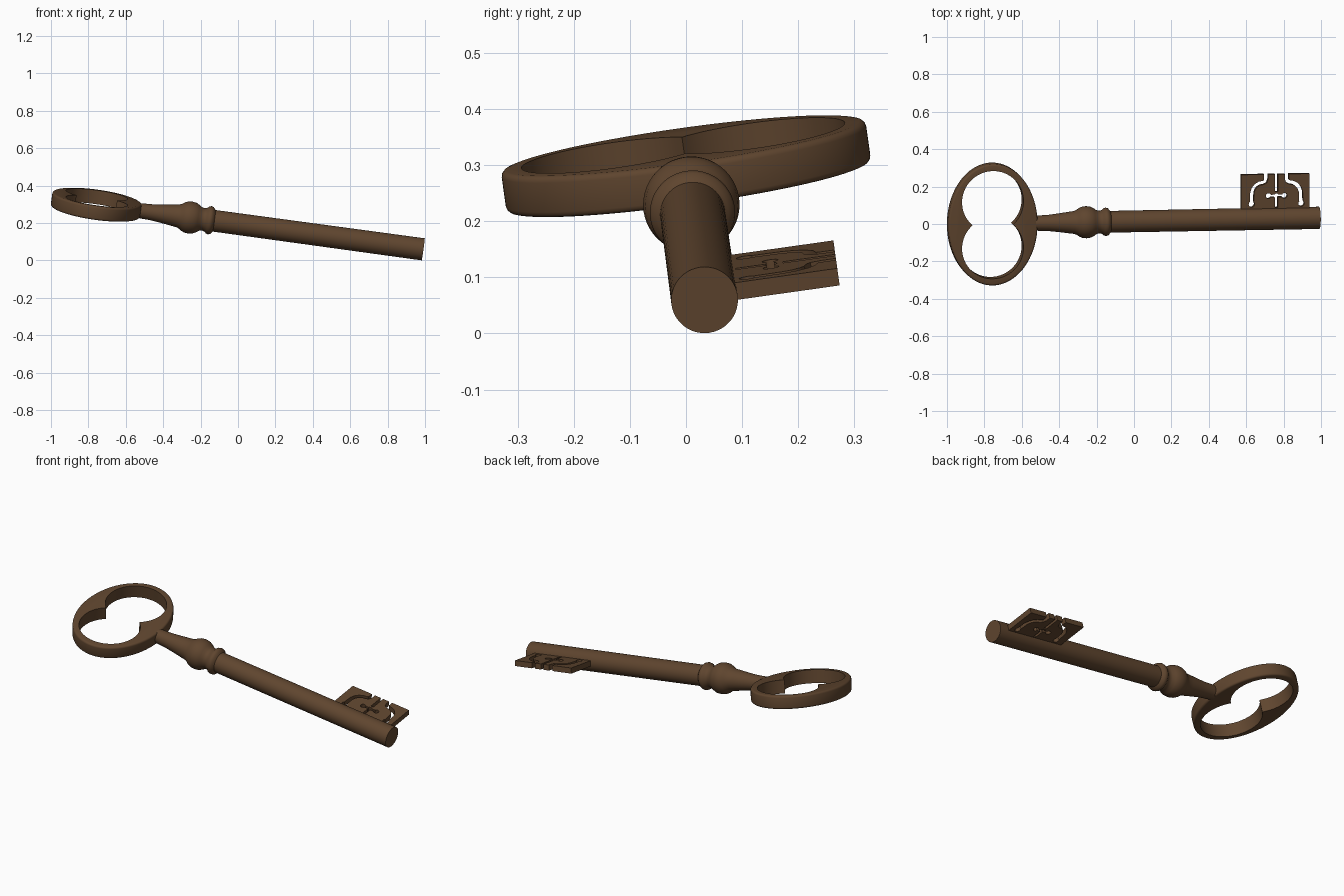
import bpy, bmesh, math
from mathutils import Vector, Matrix

if "Cube" in bpy.data.objects:
    bpy.data.objects.remove(bpy.data.objects["Cube"])

# Key frame: u along the shaft, v across towards the bit, w through the thickness
U = Vector((1.745, 0.033, -0.238)).normalized()
V = Vector((0, math.cos(math.radians(8)), math.sin(math.radians(8))))
V = (V - U * V.dot(U)).normalized()
W = U.cross(V)
POSE = Matrix.Translation((-0.758, 0, 0.298)) @ Matrix((U, V, W)).transposed().to_4x4()

iron = bpy.data.materials.new("aged_iron")
iron.diffuse_color = (0.115, 0.06, 0.028, 1)
iron.use_nodes = True
iron.node_tree.nodes["Principled BSDF"].inputs["Base Color"].default_value = iron.diffuse_color


def make(name, bm):
    bmesh.ops.recalc_face_normals(bm, faces=bm.faces)
    me = bpy.data.meshes.new(name)
    bm.to_mesh(me)
    bm.free()
    ob = bpy.data.objects.new(name, me)
    bpy.context.collection.objects.link(ob)
    return ob


def prism(name, pts, thick):
    bm = bmesh.new()
    f = bm.faces.new([bm.verts.new((x, y, -thick / 2)) for x, y in pts])
    ext = bmesh.ops.extrude_face_region(bm, geom=[f])["geom"]
    bmesh.ops.translate(bm, vec=(0, 0, thick),
                        verts=[g for g in ext if isinstance(g, bmesh.types.BMVert)])
    return make(name, bm)


def ellipse(cx, cy, a, b, n):
    return [(cx + a * math.cos(2 * math.pi * i / n), cy + b * math.sin(2 * math.pi * i / n))
            for i in range(n)]


def strip(path, width):
    left, right = [], []
    for i, p in enumerate(path):
        d = Vector(path[min(i + 1, len(path) - 1)]) - Vector(path[max(i - 1, 0)])
        n = Vector((-d.y, d.x)).normalized() * width / 2
        left.append(tuple(Vector(p) + n))
        right.append(tuple(Vector(p) - n))
    return left + right[::-1]


def apply(ob, mod):
    bpy.context.view_layer.objects.active = ob
    bpy.ops.object.modifier_apply(modifier=mod.name)


def cut(ob, pts):
    cutter = prism("cutter", pts, 0.3)
    cutter.hide_render = True
    m = ob.modifiers.new("cut", "BOOLEAN")
    m.operation, m.solver, m.object = "DIFFERENCE", "EXACT", cutter
    apply(ob, m)
    bpy.data.objects.remove(cutter)


def finish(ob, angle):
    ob.data.materials.clear()
    ob.data.materials.append(iron)
    ob.matrix_world = POSE
    bpy.ops.object.select_all(action="DESELECT")
    ob.select_set(True)
    bpy.context.view_layer.objects.active = ob
    bpy.ops.object.shade_smooth_by_angle(angle=math.radians(angle))


# Oval bow with rounded rim and a two-lobed opening
bow = prism("bow", ellipse(0, 0, 0.241, 0.328, 96), 0.075)
bev = bow.modifiers.new("round", "BEVEL")
bev.width, bev.segments, bev.limit_method = 0.011, 3, "ANGLE"
apply(bow, bev)
for s in (1, -1):
    cut(bow, ellipse(-0.002, s * 0.125, 0.166, 0.166, 64))
finish(bow, 35)

# Turned shaft with collars: (u, radius)
profile = [(0.230, 0.040), (0.30, 0.043), (0.36, 0.050), (0.41, 0.057), (0.44, 0.061),
           (0.456, 0.067), (0.47, 0.077), (0.487, 0.084), (0.507, 0.086), (0.53, 0.083),
           (0.548, 0.074), (0.562, 0.064), (0.578, 0.060), (0.592, 0.064), (0.602, 0.073),
           (0.613, 0.076), (0.624, 0.073), (0.632, 0.064), (0.637, 0.058), (1.765, 0.0595)]
bm = bmesh.new()
N = 48
rings = [[bm.verts.new((u, r * math.cos(2 * math.pi * k / N), r * math.sin(2 * math.pi * k / N)))
          for k in range(N)] for u, r in profile]
for a, b in zip(rings, rings[1:]):
    for k in range(N):
        bm.faces.new((a[k], a[(k + 1) % N], b[(k + 1) % N], b[k]))
bm.faces.new(rings[0])
bm.faces.new(rings[-1])
finish(make("shaft", bm), 40)

# Flat bit pierced by mirrored hooked slots, a central slot and a dumbbell
C = 1.525
bit = prism("bit", [(C - 0.184, 0.03), (C + 0.184, 0.03), (C + 0.184, 0.242), (C - 0.184, 0.242)], 0.031)
M = C + 0.007
hook = [(0.056, 0.27), (0.056, 0.215), (0.060, 0.203), (0.072, 0.197), (0.092, 0.194), (0.110, 0.183),
        (0.124, 0.166), (0.131, 0.145), (0.134, 0.082)]
for s in (1, -1):
    cut(bit, strip([(M + s * x, y) for x, y in hook], 0.021))
    cut(bit, ellipse(M + s * 0.134, 0.082, 0.016, 0.016, 20))
    cut(bit, ellipse(M + s * 0.043, 0.125, 0.0145, 0.0145, 20))
cut(bit, strip([(M, 0.27), (M, 0.148)], 0.016))
cut(bit, strip([(M - 0.043, 0.125), (M + 0.043, 0.125)], 0.013))
cut(bit, ellipse(M, 0.125, 0.0125, 0.0125, 20))
cut(bit, strip([(M, 0.125), (M, 0.062)], 0.015))
finish(bit, 30)
